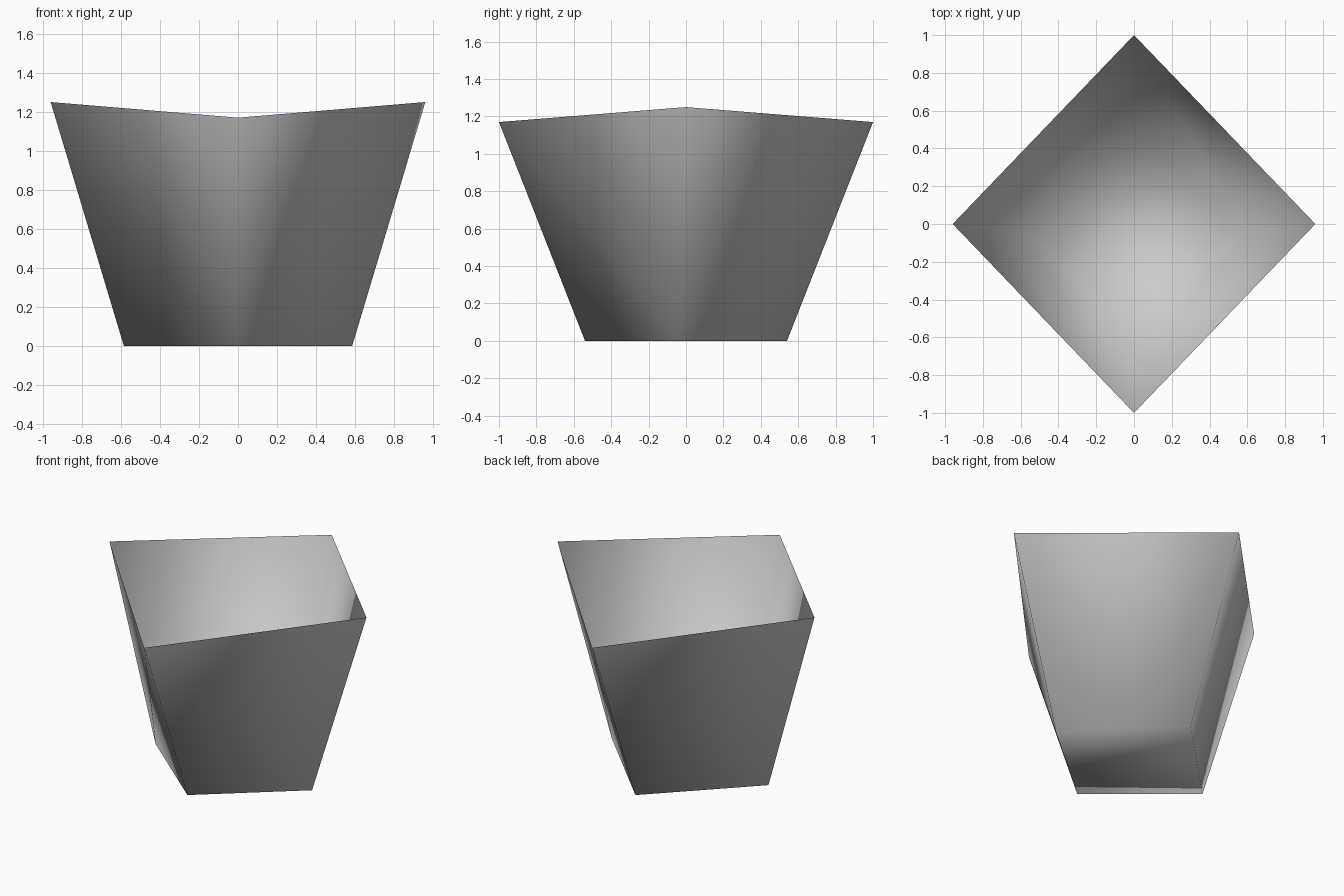
import bpy
import bmesh

cube = bpy.data.objects.get("Cube")
if cube:
    bpy.data.objects.remove(cube, do_unlink=True)

# One plain grey for the whole shell
grey = bpy.data.materials.new("plain_grey")
grey.use_nodes = True
colour = (0.6, 0.6, 0.6, 1.0)
grey.diffuse_color = colour
grey.node_tree.nodes["Principled BSDF"].inputs["Base Color"].default_value = colour

# Rim and base outlines, running front, left, back, right
RIM = [(0, -1, 1.17), (0.96, 0, 1.25), (0, 1, 1.17), (-0.96, 0, 1.25)]
BASE = [(0, -0.54, 0), (0.585, -0.045, 0), (0, 0.54, 0), (-0.585, -0.045, 0)]

bm = bmesh.new()
rim = [bm.verts.new(p) for p in RIM]
base = [bm.verts.new(p) for p in BASE]

# Floor, split from front to back, facing up into the bowl
front, left, back, right = base
bm.faces.new((front, left, back))
bm.faces.new((front, back, right))

# Four twisted walls facing inward; each fold joins a front or back rim
# corner to a side base corner
for i in range(4):
    j = (i + 1) % 4
    if i % 2 == 0:
        bm.faces.new((rim[i], rim[j], base[j]))
        bm.faces.new((rim[i], base[j], base[i]))
    else:
        bm.faces.new((rim[i], rim[j], base[i]))
        bm.faces.new((rim[j], base[j], base[i]))

# Smooth shading across the whole open shell
for face in bm.faces:
    face.smooth = True

mesh = bpy.data.meshes.new("open_bowl")
bm.to_mesh(mesh)
bm.free()
mesh.materials.append(grey)
bowl = bpy.data.objects.new("open_bowl", mesh)
bpy.context.scene.collection.objects.link(bowl)
